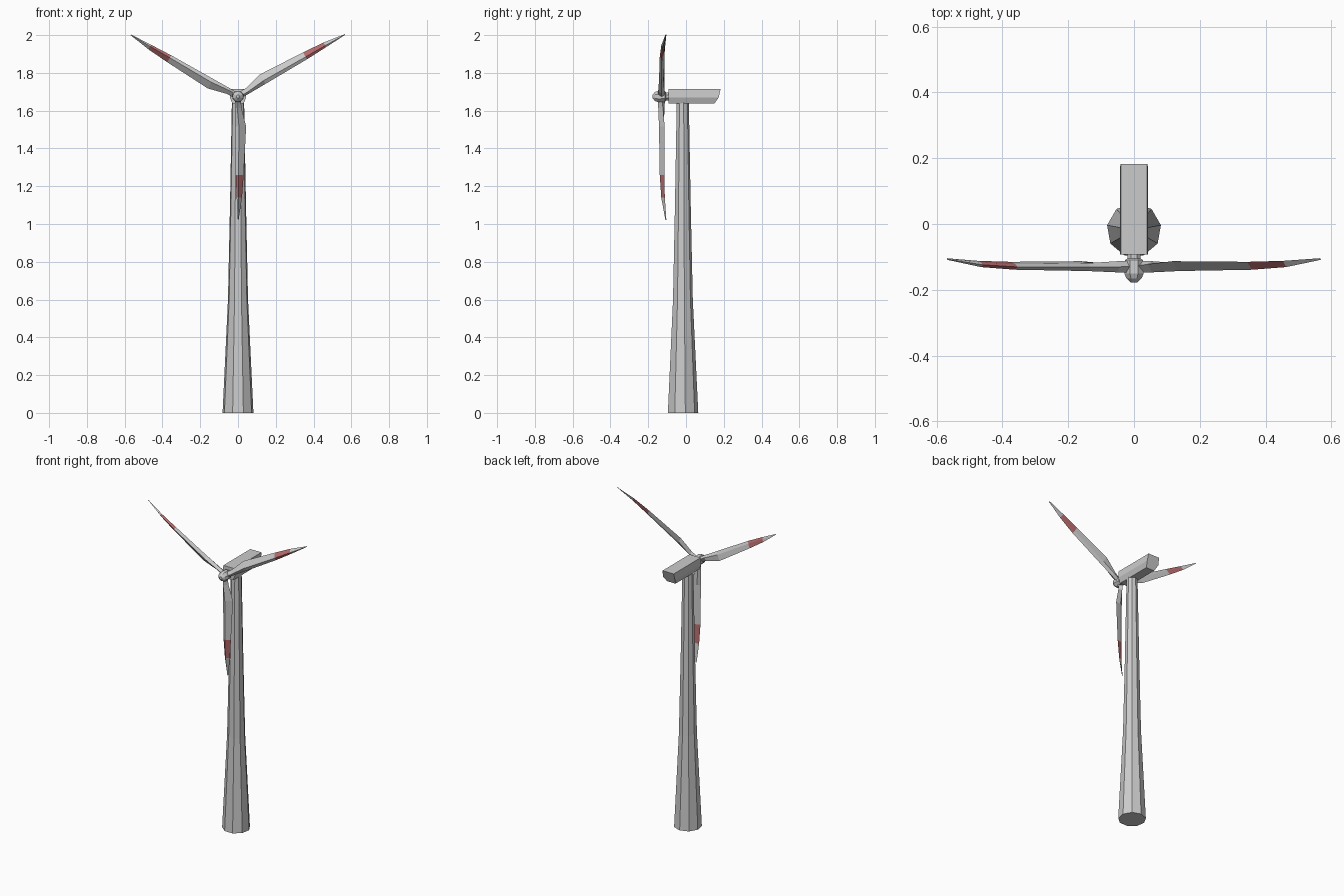
import bpy, bmesh, math
from mathutils import Matrix, Vector

if "Cube" in bpy.data.objects:
    bpy.data.objects.remove(bpy.data.objects["Cube"])


def material(name, rgb):
    m = bpy.data.materials.new(name)
    m.use_nodes = True
    m.diffuse_color = (*rgb, 1)
    m.node_tree.nodes["Principled BSDF"].inputs["Base Color"].default_value = (*rgb, 1)
    return m


GREY = material("pale grey", (0.6, 0.6, 0.6))
RED = material("warning red", (0.47, 0.15, 0.15))


def loft(name, rings, mats=(GREY,), band=None):
    """Skin a list of equal-length rings, cap both ends; band is the red segment."""
    bm = bmesh.new()
    loops = [[bm.verts.new(p) for p in ring] for ring in rings]
    n = len(loops[0])
    for k, (a, b) in enumerate(zip(loops, loops[1:])):
        for i in range(n):
            j = (i + 1) % n
            face = bm.faces.new((a[i], a[j], b[j], b[i]))
            face.material_index = 1 if k == band else 0
    bm.faces.new(loops[0][::-1])
    bm.faces.new(loops[-1])
    bmesh.ops.recalc_face_normals(bm, faces=bm.faces)
    mesh = bpy.data.meshes.new(name)
    bm.to_mesh(mesh)
    bm.free()
    for m in mats:
        mesh.materials.append(m)
    obj = bpy.data.objects.new(name, mesh)
    bpy.context.collection.objects.link(obj)
    return obj


def circle(n, r, start=0):
    angles = [math.radians(start) + math.tau * i / n for i in range(n)]
    return [(r * math.cos(a), r * math.sin(a)) for a in angles]


# Tapered nine-sided tower
tower_profile = [(0, 0.083), (0.6, 0.054), (1.1, 0.043), (1.645, 0.033)]
loft("tower", [[(x, y - 0.018, z) for x, y in circle(9, r, 90)]
               for z, r in tower_profile])

# Nacelle: six-sided section with a raked tail
section = [(0.03, 1.637, 0.15), (0.043, 1.67, 0.173), (0.04, 1.715, 0.183)]
outline = section + [(-x, z, y) for x, z, y in reversed(section)]
loft("nacelle", [[(x, -0.093, z) for x, z, y in outline],
                 [(x, y, z) for x, z, y in outline]])

# Hub: shaft, barrel and blunt nose cone turned about the rotor axis
HUB_Z = 1.675
hub_profile = [(-0.09, 0.022), (-0.105, 0.022), (-0.11, 0.03), (-0.15, 0.032),
               (-0.165, 0.025), (-0.178, 0.01)]
loft("hub", [[(x, y, HUB_Z + z) for x, z in circle(8, r, 22.5)]
             for y, r in hub_profile])

# Blade stations: distance out, leading x, trailing x, front y, back y, trailing y
stations = [
    (0.015, -0.016, 0.016, -0.147, -0.112, -0.128),
    (0.06, -0.016, 0.018, -0.147, -0.113, -0.122),
    (0.16, -0.015, 0.043, -0.143, -0.119, -0.113),
    (0.415, -0.012, 0.03, -0.139, -0.122, -0.115),
    (0.535, -0.007, 0.021, -0.131, -0.117, -0.112),
    (0.655, -0.001, 0.003, -0.109, -0.105, -0.104),
]


def blade_ring(out, lead, trail, front, back, trail_y):
    mid = (front + back) / 2
    crest = lead + (trail - lead) * 0.35
    return [(lead, mid, -out), (crest, front, -out),
            (trail, trail_y, -out), (crest, back, -out)]


# Three blades around the hub, each with a red band
for i, name in enumerate(("lower_blade", "left_blade", "right_blade")):
    turn = Matrix.Translation((0, 0, HUB_Z)) @ Matrix.Rotation(-i * math.tau / 3, 4, "Y")
    rings = [[turn @ Vector(p) for p in blade_ring(*s)] for s in stations]
    loft(name, rings, (GREY, RED), band=3)
